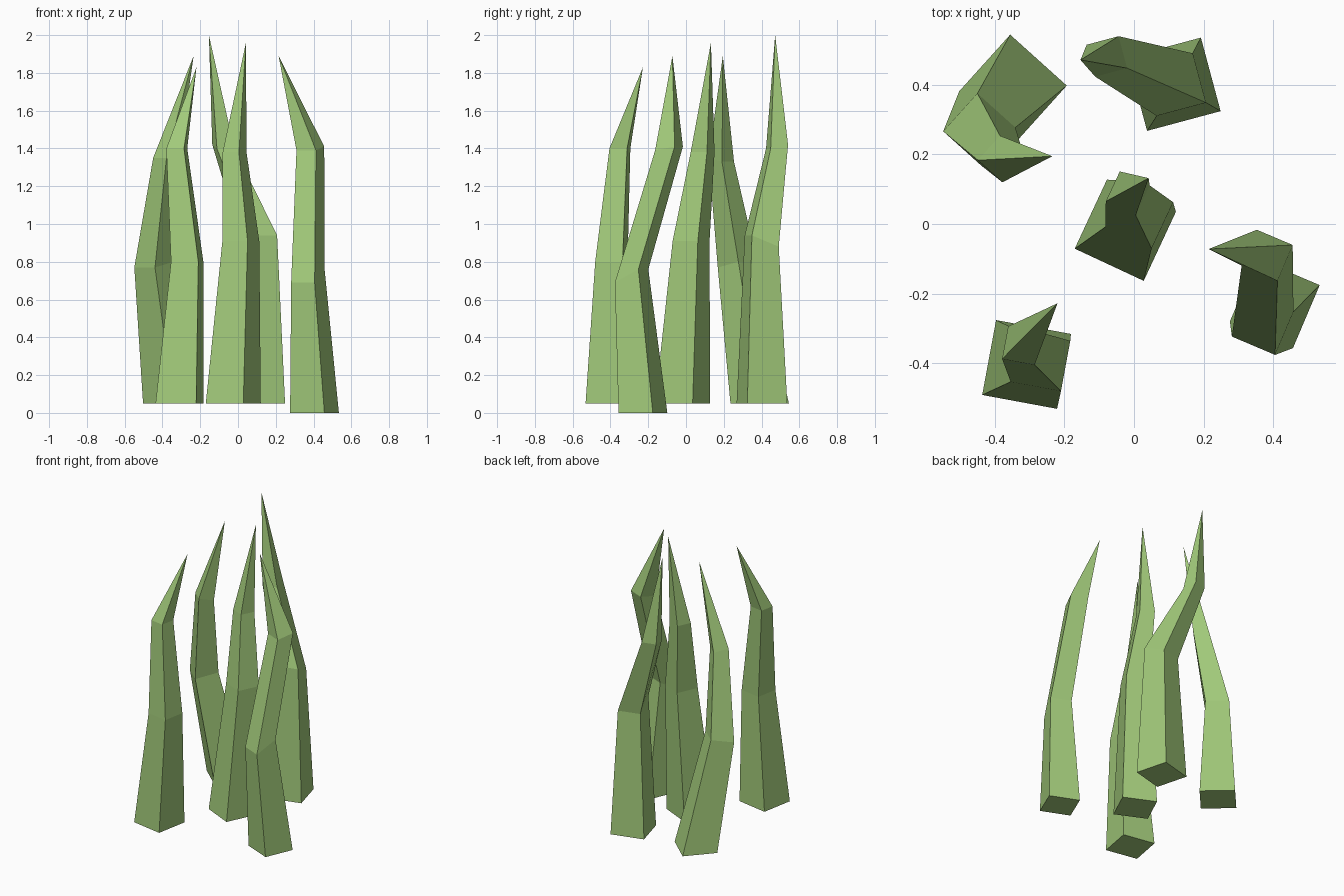
import bpy
import bmesh
from math import radians
from mathutils import Matrix, Vector

cube = bpy.data.objects.get("Cube")
if cube:
    bpy.data.objects.remove(cube, do_unlink=True)

# Single grass colour
grass = bpy.data.materials.new("grass_green")
grass.use_nodes = True
colour = (0.36, 0.59, 0.195, 1.0)
grass.diffuse_color = colour
shader = grass.node_tree.nodes["Principled BSDF"]
shader.inputs["Base Color"].default_value = colour
shader.inputs["Roughness"].default_value = 0.9


def make_blade(name, turn, sides, centres, tilts, tip):
    """Skin three tapering square sections and close them in a point."""
    bm = bmesh.new()
    spin = Matrix.Rotation(radians(turn), 3, "Z")
    rings = []
    for side, centre, tilt in zip(sides, centres, tilts):
        ring = []
        for u, v in ((-1, -1), (1, -1), (1, 1), (-1, 1)):
            corner = Vector((u * side, v * side, v * tilt)) / 2
            ring.append(bm.verts.new(Vector(centre) + spin @ corner))
        rings.append(ring)

    # Closed base, faceted sides, pointed end
    bm.faces.new(reversed(rings[0]))
    point = bm.verts.new(tip)
    for i in range(4):
        j = (i + 1) % 4
        for low, high in zip(rings, rings[1:]):
            bm.faces.new((low[i], low[j], high[j], high[i]))
        bm.faces.new((rings[-1][i], rings[-1][j], point))
    bmesh.ops.recalc_face_normals(bm, faces=bm.faces)

    mesh = bpy.data.meshes.new(name)
    bm.to_mesh(mesh)
    bm.free()
    mesh.materials.append(grass)
    blade = bpy.data.objects.new(name, mesh)
    bpy.context.collection.objects.link(blade)
    return blade


taper = (0.219, 0.147, 0.095)
level = (0, 0, 0)

make_blade("front_right_blade", -10.5, taper,
           [(-0.309, -0.404, 0.05), (-0.269, -0.395, 0.8), (-0.324, -0.35, 1.4)],
           level, (-0.22, -0.228, 1.83))

make_blade("middle_blade", -25, taper,
           [(-0.025, -0.018, 0.05), (0.015, 0.027, 0.91), (-0.018, 0.088, 1.38)],
           level, (0.042, 0.132, 1.96))

make_blade("front_left_blade", -23, (0.197, 0.135, 0.112),
           [(0.405, -0.228, 0), (0.37, -0.288, 0.725), (0.383, -0.09, 1.4)],
           (0, 0.07, 0.02), (0.215, -0.072, 1.89))

make_blade("back_right_blade", -42, taper,
           [(-0.348, 0.39, 0.05), (-0.445, 0.272, 0.785), (-0.382, 0.187, 1.34)],
           (0, 0.03, -0.02), (-0.235, 0.195, 1.89))

make_blade("back_left_blade", 15, taper,
           [(0.115, 0.402, 0.05), (0.117, 0.401, 0.91), (-0.078, 0.482, 1.41)],
           (0, -0.06, 0.02), (-0.154, 0.472, 2))
